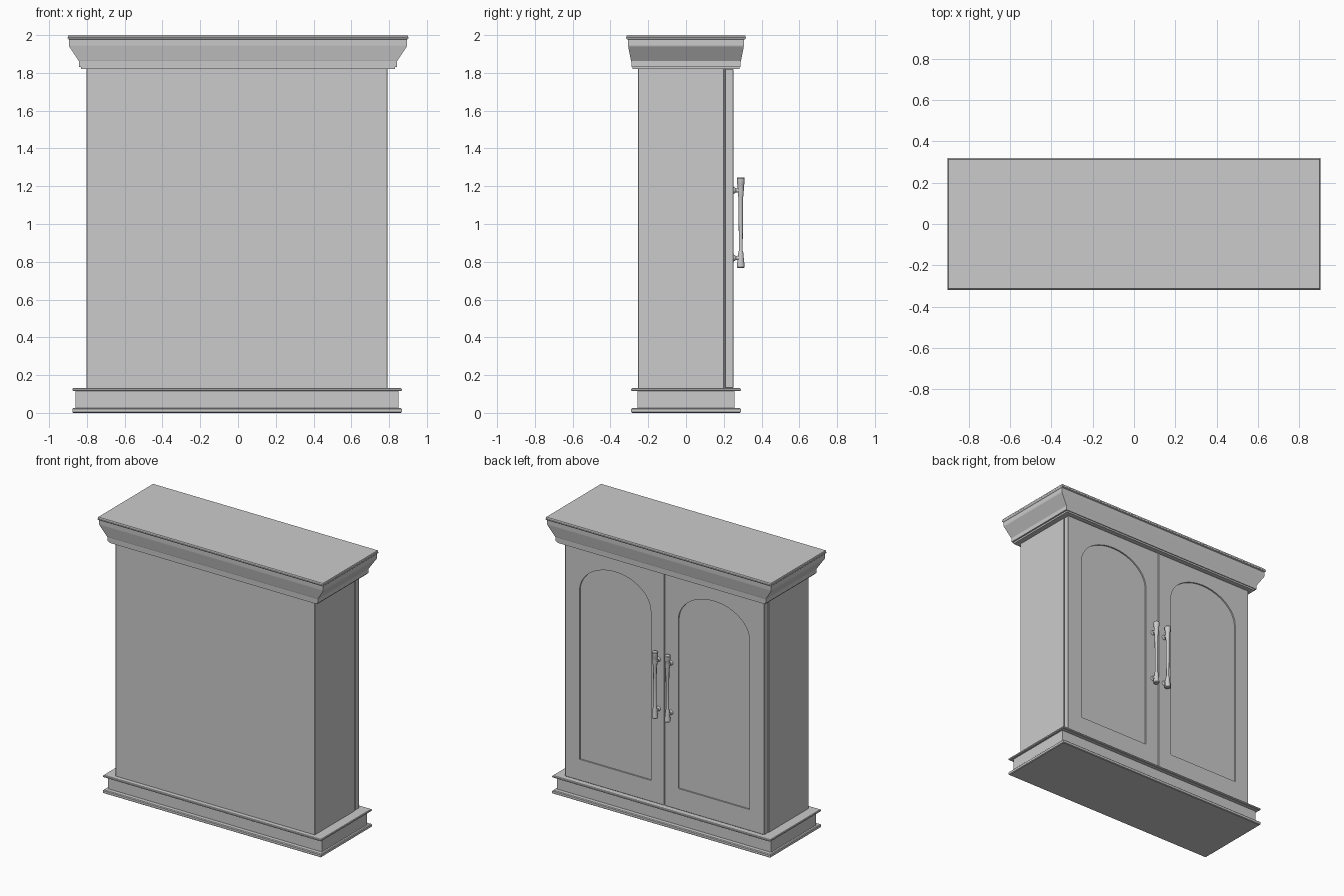
import bpy, bmesh, math
from mathutils import Matrix

if "Cube" in bpy.data.objects:
    bpy.data.objects.remove(bpy.data.objects["Cube"])

CX = -0.005  # body and base sit very slightly left of centre


def make(name, bm, smooth=False):
    bmesh.ops.recalc_face_normals(bm, faces=bm.faces)
    mesh = bpy.data.meshes.new(name)
    bm.to_mesh(mesh)
    bm.free()
    ob = bpy.data.objects.new(name, mesh)
    bpy.context.collection.objects.link(ob)
    bpy.context.view_layer.objects.active = ob
    if smooth:
        bpy.ops.object.select_all(action='DESELECT')
        ob.select_set(True)
        bpy.ops.object.shade_smooth_by_angle(angle=math.radians(35))
    return ob


def skin(bm, rings):
    """Join a stack of equal vertex rings and cap both ends."""
    vs = [[bm.verts.new(p) for p in r] for r in rings]
    n = len(vs[0])
    for a, b in zip(vs, vs[1:]):
        for i in range(n):
            bm.faces.new((a[i], a[(i + 1) % n], b[(i + 1) % n], b[i]))
    bm.faces.new(vs[0][::-1])
    bm.faces.new(vs[-1])


def moulding(name, profile, cx):
    """Rectangular moulding from (z, half width, half depth) steps."""
    bm = bmesh.new()
    skin(bm, [[(cx + sx * hx, sy * hy, z) for sx, sy in ((-1, -1), (1, -1), (1, 1), (-1, 1))]
              for z, hx, hy in profile])
    return make(name, bm)


def box(name, x0, x1, y0, y1, z0, z1, bevel=0.0):
    bm = bmesh.new()
    skin(bm, [[(x0, y0, z), (x1, y0, z), (x1, y1, z), (x0, y1, z)] for z in (z0, z1)])
    if bevel:
        bmesh.ops.bevel(bm, geom=bm.edges[:], offset=bevel, segments=1, affect='EDGES')
    return make(name, bm)


def lathe(bm, profile, matrix, n=20):
    """Round solid from (height, radius) steps, placed by a matrix."""
    rings = []
    for h, r in profile:
        ring = []
        for i in range(n):
            a = 2 * math.pi * i / n
            v = Matrix.Translation((r * math.cos(a), r * math.sin(a), h)).translation
            ring.append(matrix @ v)
        rings.append(ring)
    skin(bm, rings)


# Plinth with a lip at top and bottom
moulding("base_plinth", [(0, .867, .285), (.004, .872, .29), (.02, .872, .29), (.025, .867, .285),
                         (.025, .855, .257), (.115, .855, .257), (.115, .867, .285),
                         (.119, .872, .29), (.127, .872, .29), (.131, .868, .286)], CX)

# Flared crown
moulding("crown_moulding", [(1.82, .83, .283), (1.832, .83, .283), (1.832, .842, .289),
                            (1.862, .842, .29), (1.868, .846, .292), (1.94, .894, .306),
                            (1.946, .896, .307), (1.976, .896, .308), (1.98, .9, .316),
                            (1.987, .903, .318), (1.99, .9, .315), (1.993, .9, .315),
                            (2.0, .898, .313)], 0)

# Cabinet carcass, with a narrow shadow strip behind the doors
box("carcass", CX - .797, CX + .797, -.254, .201, .128, 1.825, .003)
box("door_gap", CX - .785, CX + .785, .195, .215, .13, 1.822)


def door(side):
    xs = sorted((CX + side * .0025, CX + side * .797))
    ob = box("door", xs[0], xs[1], .206, .252, .132, 1.82, .003)
    ob.name = "door_left" if side < 0 else "door_right"
    # Arched panel recess
    c, hw, spring, rise = CX + side * .395, .285, 1.505, .21
    outline = [(c - hw, .285), (c + hw, .285)]
    outline += [(c + hw * math.cos(t), spring + rise * math.sin(t))
                for t in (math.pi * i / 32 for i in range(33))]
    bm = bmesh.new()
    skin(bm, [[(x, y, z) for x, z in outline] for y in (.242, .30)])
    cutter = make("panel_cutter", bm)
    cutter.hide_render = True
    mod = ob.modifiers.new("panel_recess", 'BOOLEAN')
    mod.operation = 'DIFFERENCE'
    mod.solver = 'EXACT'
    mod.object = cutter
    bpy.context.view_layer.objects.active = ob
    bpy.ops.object.modifier_apply(modifier=mod.name)
    bpy.data.objects.remove(cutter, do_unlink=True)


def handle(side):
    x = CX + side * .05
    bm = bmesh.new()
    # Turned bar, waisted in the middle
    lathe(bm, [(.768, .018), (.772, .021), (.80, .018), (.815, .016), (.845, .014), (.86, .010),
               (1.0, .011), (1.14, .012), (1.155, .015), (1.18, .016), (1.205, .017),
               (1.212, .020), (1.242, .021), (1.246, .018)], Matrix.Translation((x, .290, 0)))
    # Two flared mounting posts
    turn = Matrix.Rotation(-math.pi / 2, 4, 'X')
    for z in (.82, 1.178):
        lathe(bm, [(0, .018), (.008, .017), (.015, .011), (.024, .012), (.04, .014)],
              Matrix.Translation((x, .249, z)) @ turn)
    make("handle_left" if side < 0 else "handle_right", bm, True)


for s in (-1, 1):
    door(s)
    handle(s)
